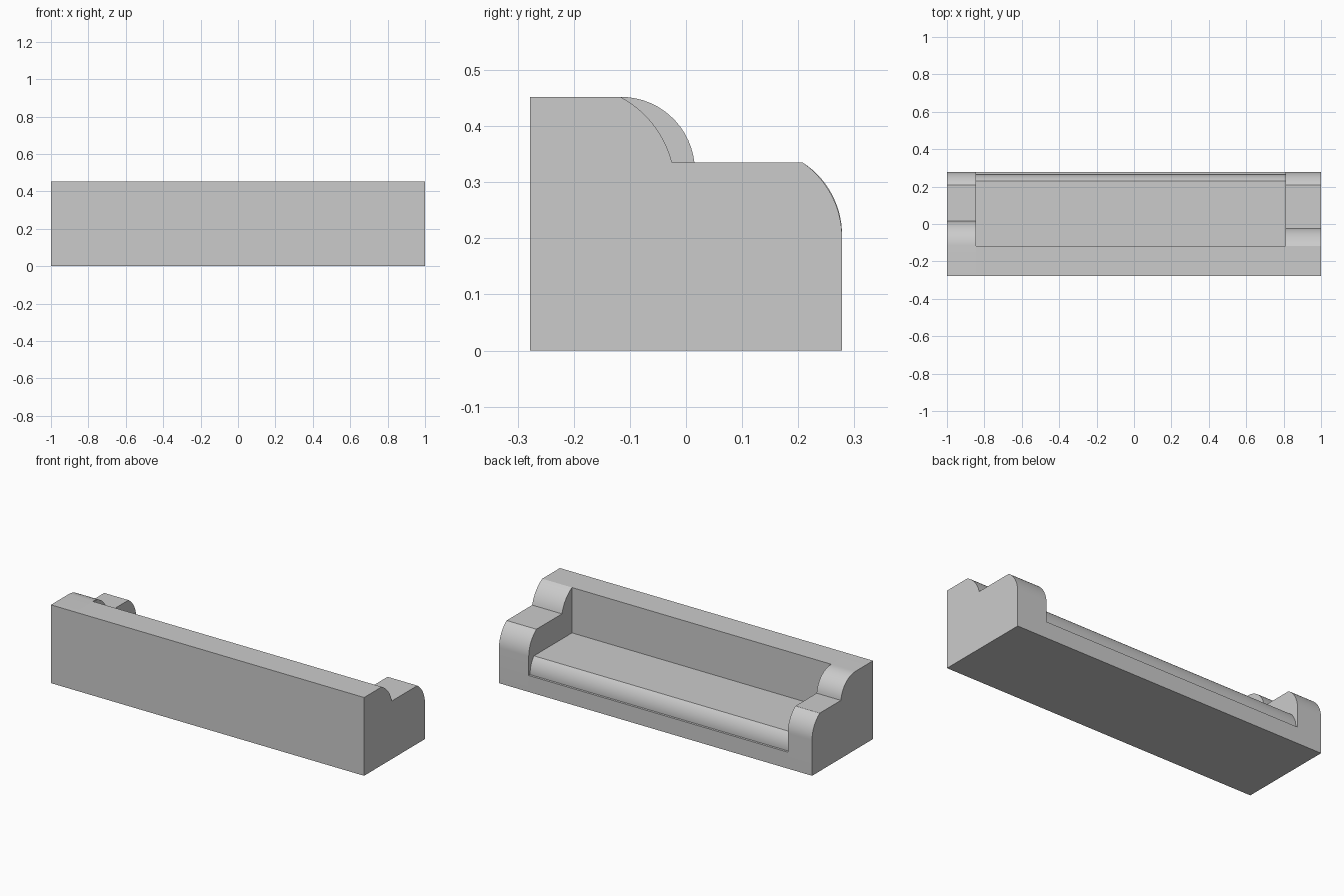
import bpy, bmesh, math
from mathutils import Vector

cube = bpy.data.objects.get("Cube")
if cube:
    bpy.data.objects.remove(cube, do_unlink=True)

grey = bpy.data.materials.new("plain grey")
grey.use_nodes = True
colour = (0.6, 0.6, 0.6, 1)
grey.diffuse_color = colour
grey.node_tree.nodes["Principled BSDF"].inputs["Base Color"].default_value = colour

DEPTH, TOP, ARM_TOP = 0.278, 0.452, 0.335
BACK_Y = -0.117
SEAT_TOP, LEDGE = 0.19, 0.095
INNER_RIGHT, INNER_LEFT = -0.845, 0.81


def arc(start, end, turn, steps=14):
    """Convex circular arc in (y, z) turning by the given degrees."""
    a, b = Vector(start), Vector(end)
    chord = b - a
    half = math.radians(turn) / 2
    outward = Vector((-chord.y, chord.x)).normalized()
    radius = chord.length / (2 * math.sin(half))
    centre = (a + b) / 2 - outward * radius * math.cos(half)
    points = []
    for i in range(steps + 1):
        t = half - 2 * half * i / steps
        across = chord.normalized() * -math.sin(t)
        points.append(tuple(centre + radius * (across + outward * math.cos(t))))
    return points


# Seat surface running from the top of the backrest to the front ledge
seat_path = ([(BACK_Y, TOP), (BACK_Y, SEAT_TOP)]
             + arc((0.23, SEAT_TOP), (0.265, LEDGE + 0.005), 44)
             + [(0.265, LEDGE), (DEPTH, LEDGE)])


def sweep(bm, profile, x0, x1):
    """Extrude a closed profile along x, leaving the ends open."""
    rings = [[bm.verts.new((x, y, z)) for y, z in profile] for x in (x0, x1)]
    n = len(profile)
    for i in range(n):
        j = (i + 1) % n
        bm.faces.new((rings[0][i], rings[0][j], rings[1][j], rings[1][i]))
    return rings


def finish(bm, name, outward_x=None):
    bmesh.ops.recalc_face_normals(bm, faces=bm.faces)
    mesh = bpy.data.meshes.new(name)
    bm.to_mesh(mesh)
    bm.free()
    mesh.materials.append(grey)
    obj = bpy.data.objects.new(name, mesh)
    bpy.context.collection.objects.link(obj)
    bpy.ops.object.select_all(action='DESELECT')
    obj.select_set(True)
    bpy.context.view_layer.objects.active = obj
    bpy.ops.object.shade_smooth_by_angle(angle=math.radians(20))


def make_arm(name, inner_x, outer_x, step_y, step_turn, front_turn):
    upper = (arc((BACK_Y, TOP), (step_y, ARM_TOP), step_turn)
             + arc((0.208, ARM_TOP), (DEPTH, 0.205), front_turn))
    profile = [(-DEPTH, 0), (-DEPTH, TOP)] + upper + [(DEPTH, 0)]
    bm = bmesh.new()
    inner, outer = sweep(bm, profile, inner_x, outer_x)
    bm.faces.new(outer)
    # Inner side is closed only where it rises above the seat
    lower = [bm.verts.new((inner_x, y, z)) for y, z in reversed(seat_path[1:])]
    bm.faces.new(inner[2:-1] + lower)
    finish(bm, name)


# Arms: the right one is thinner with a deeper step
make_arm("right_arm", INNER_RIGHT, -1, 0.015, 84, 58)
make_arm("left_arm", INNER_LEFT, 1, -0.025, 48, 54)

# Backrest and seat between the arms
body = bmesh.new()
sweep(body, [(-DEPTH, 0), (-DEPTH, TOP)] + seat_path + [(DEPTH, 0)],
      INNER_RIGHT, INNER_LEFT)
finish(body, "seat_and_backrest")
